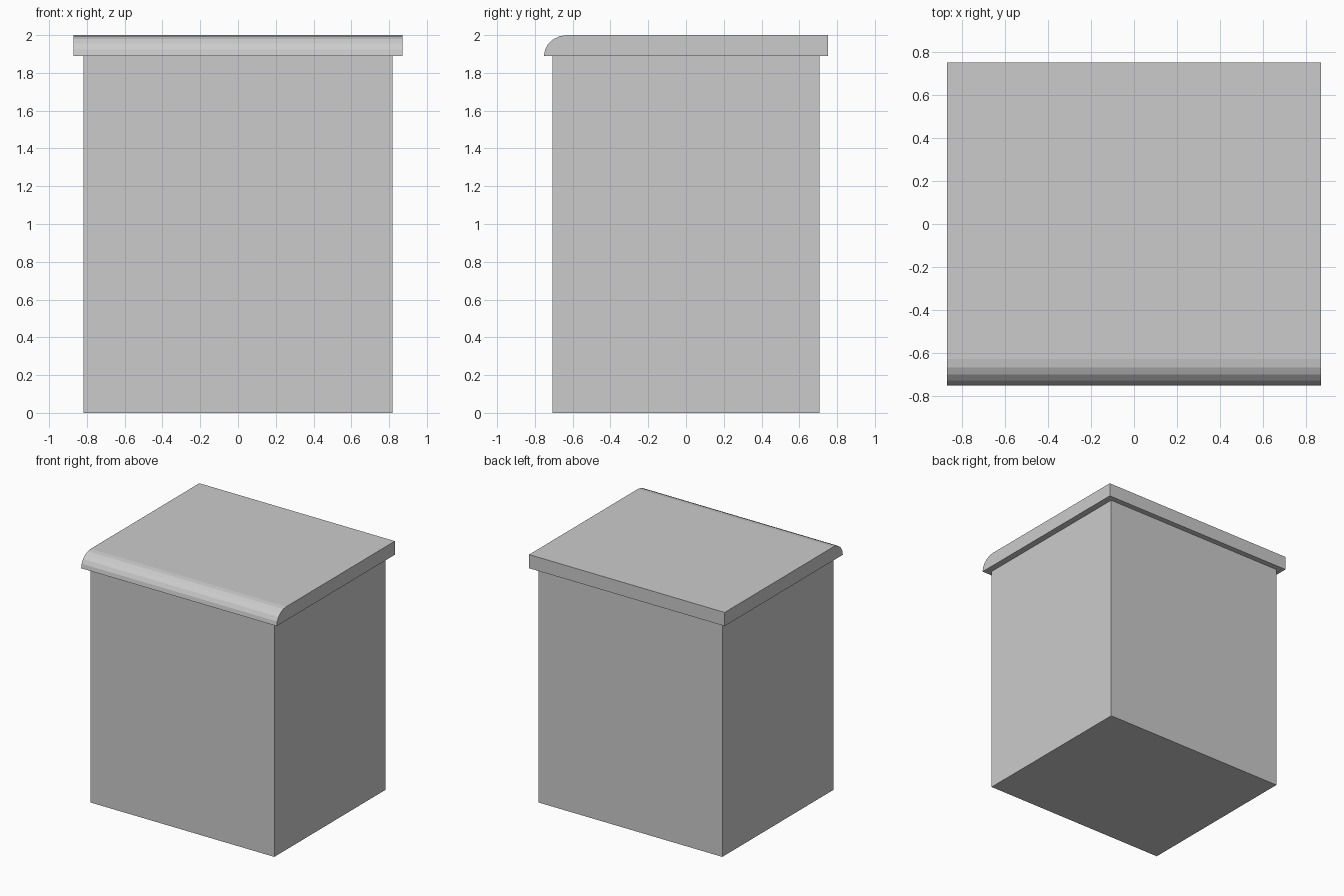
import bpy, bmesh, math

if "Cube" in bpy.data.objects:
    bpy.data.objects.remove(bpy.data.objects["Cube"])

TOP, SEAM = 2.0, 1.89          # overall height, underside of the lid
LID_X, LID_Y = 0.871, 0.752    # lid half sizes
ROUND_Y, ROUND_Z, STEPS = 0.122, TOP - SEAM, 5


def extrude_profile(name, profile, half_x):
    """Closed (y, z) profile extruded along x, centred on x = 0."""
    bm = bmesh.new()
    face = bm.faces.new([bm.verts.new((-half_x, y, z)) for y, z in profile])
    geom = bmesh.ops.extrude_face_region(bm, geom=[face])["geom"]
    verts = [v for v in geom if isinstance(v, bmesh.types.BMVert)]
    bmesh.ops.translate(bm, verts=verts, vec=(2 * half_x, 0, 0))
    bmesh.ops.recalc_face_normals(bm, faces=bm.faces)
    mesh = bpy.data.meshes.new(name)
    bm.to_mesh(mesh)
    bm.free()
    obj = bpy.data.objects.new(name, mesh)
    bpy.context.collection.objects.link(obj)
    return obj


# Cabinet body
extrude_profile("body", [(-0.707, 0), (0.707, 0), (0.707, SEAM), (-0.707, SEAM)], 0.819)

# Overhanging lid with a faceted quarter-round front edge
angles = [math.pi / 2 * i / STEPS for i in range(STEPS + 1)]
nose = [(-LID_Y + ROUND_Y * (1 - math.sin(a)), SEAM + ROUND_Z * math.cos(a)) for a in angles]
extrude_profile("lid", [(LID_Y, SEAM), (LID_Y, TOP)] + nose, LID_X)
